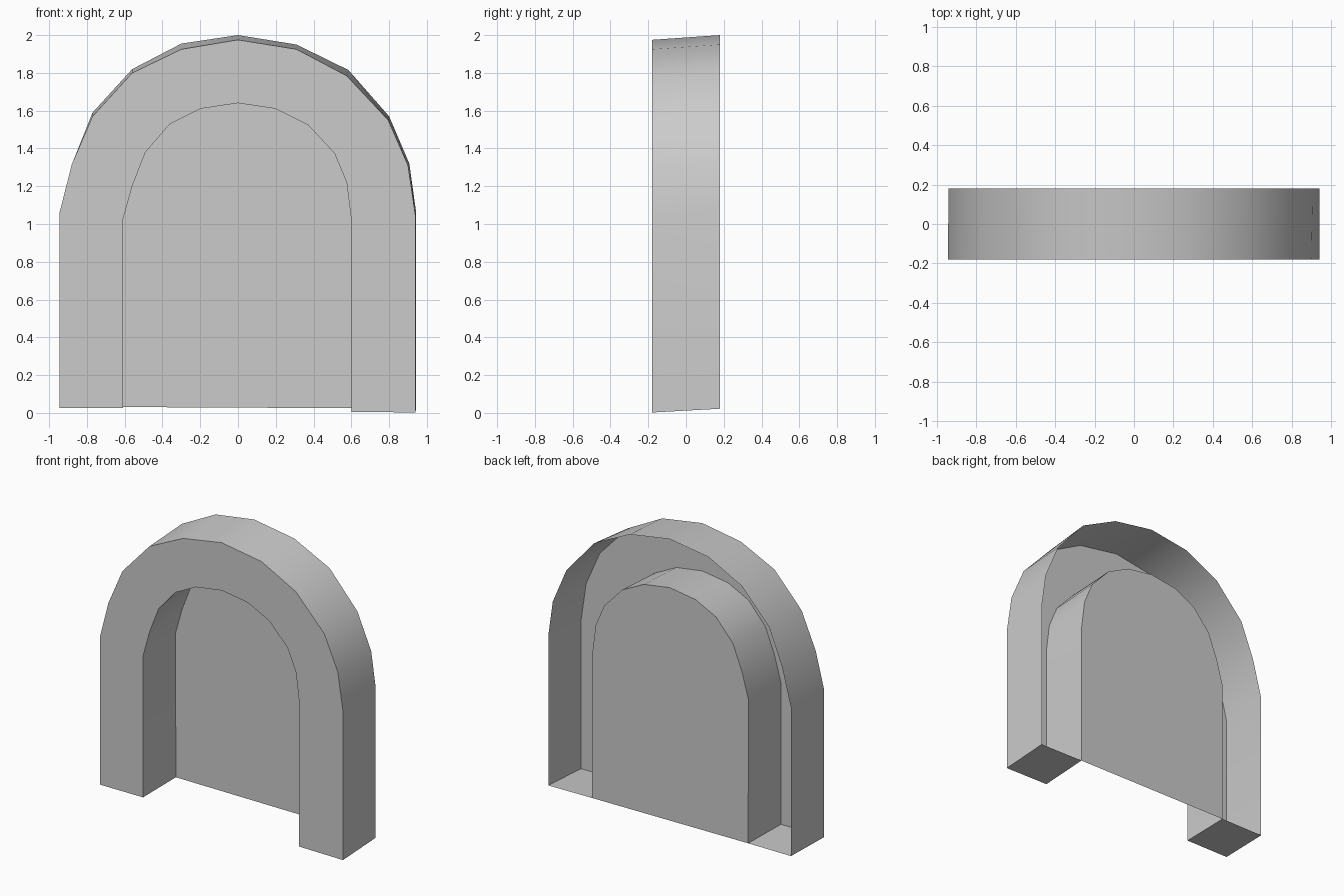
import bpy, bmesh, math

if "Cube" in bpy.data.objects:
    bpy.data.objects.remove(bpy.data.objects["Cube"])

Y = 0.18

# Arch profiles (x, z), left foot over the crown to right foot
outer_front = [(-.945, .027), (-.945, 1.06), (-.88, 1.315), (-.77, 1.57), (-.56, 1.80),
               (-.30, 1.925), (0, 1.975), (.31, 1.925), (.575, 1.785), (.795, 1.55),
               (.90, 1.31), (.94, 1.04), (.94, .002)]
outer_back = [(-.94, .03), (-.94, 1.07), (-.87, 1.34), (-.77, 1.59), (-.56, 1.82),
              (-.30, 1.955), (0, 2.0), (.31, 1.95), (.585, 1.815), (.80, 1.57),
              (.907, 1.32), (.942, 1.07), (.942, .022)]
inner_front = [(-.61, .027), (-.61, 1.02), (-.56, 1.20), (-.49, 1.38), (-.36, 1.53),
               (-.20, 1.61), (0, 1.64), (.20, 1.61), (.37, 1.525), (.51, 1.375),
               (.575, 1.22), (.60, 1.02), (.60, .006)]
inner_back = [(x, z + (.02 if 0 < i < 12 else 0)) for i, (x, z) in enumerate(inner_front)]
inner_back[0], inner_back[-1] = (-.608, .031), (.602, .025)


def finish(name, bm):
    mesh = bpy.data.meshes.new(name)
    bm.to_mesh(mesh)
    bm.free()
    ob = bpy.data.objects.new(name, mesh)
    bpy.context.collection.objects.link(ob)
    bpy.ops.object.select_all(action='DESELECT')
    ob.select_set(True)
    bpy.context.view_layer.objects.active = ob
    bpy.ops.object.shade_smooth_by_angle(angle=math.radians(40))


def add_loop(bm, pts, y):
    return [bm.verts.new((x, y, z)) for x, z in pts]


# Frame: outer wall, front ring and inner wall, left hollow at the back
bm = bmesh.new()
loops = [add_loop(bm, outer_back, Y), add_loop(bm, outer_front, -Y),
         add_loop(bm, inner_front, -Y), add_loop(bm, inner_back, Y)]
for a, b in zip(loops, loops[1:]):
    for i in range(len(a) - 1):
        bm.faces.new((a[i], b[i], b[i + 1], a[i + 1]))
# Closed undersides of the two legs
bm.faces.new([l[0] for l in reversed(loops)])
bm.faces.new([l[-1] for l in loops])
finish("arch_frame", bm)

# Panel closing the back of the opening
bm = bmesh.new()
bm.faces.new(add_loop(bm, inner_back, Y)[::-1])
finish("back_panel", bm)
